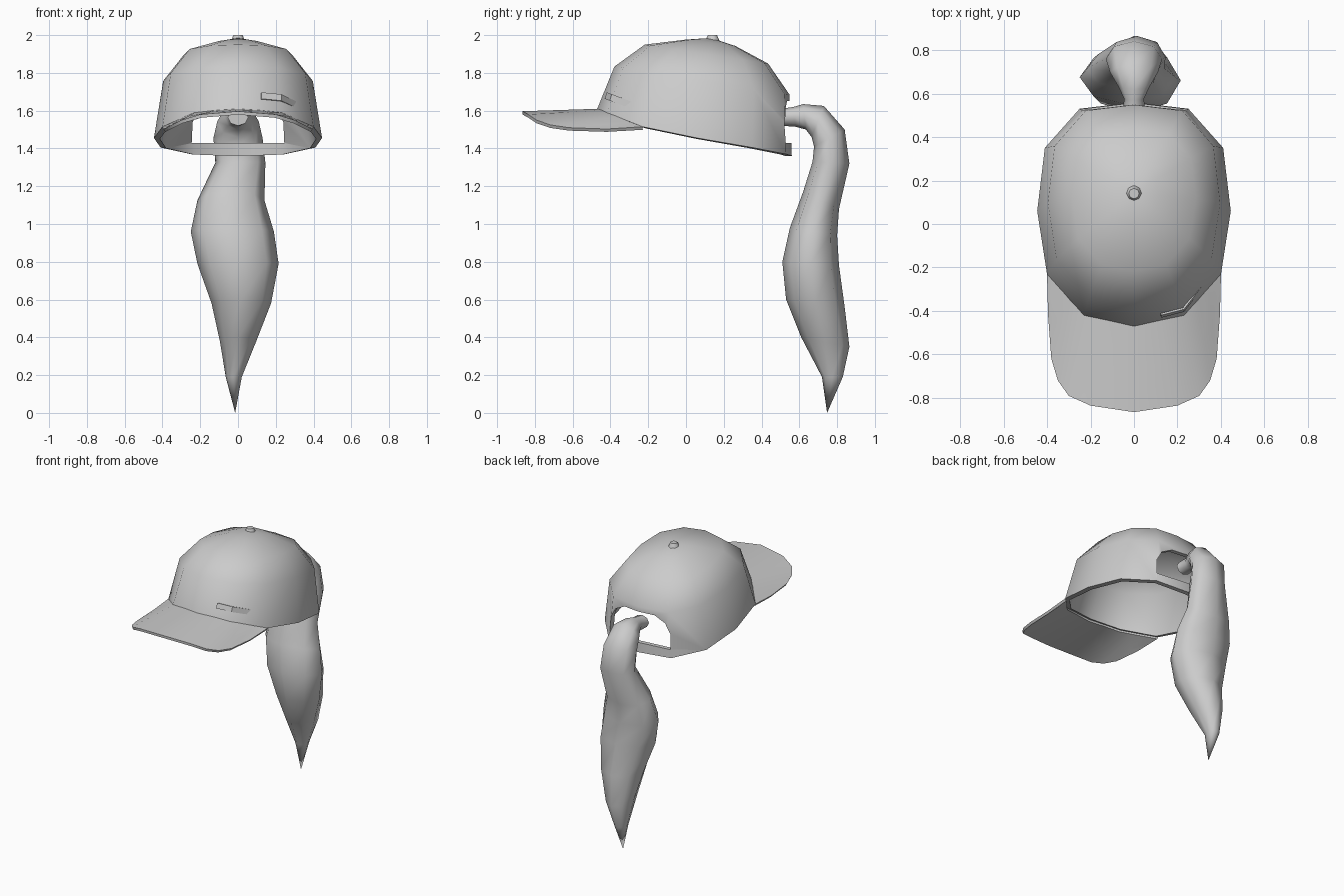
import bpy, bmesh, math
from mathutils import Vector

if "Cube" in bpy.data.objects:
    bpy.data.objects.remove(bpy.data.objects["Cube"], do_unlink=True)

grey = bpy.data.materials.new("plain_grey")
grey.diffuse_color = (0.6, 0.6, 0.6, 1)
grey.use_nodes = True
grey.node_tree.nodes["Principled BSDF"].inputs["Base Color"].default_value = (0.6, 0.6, 0.6, 1)


def make(name, verts, faces, weld=False):
    mesh = bpy.data.meshes.new(name)
    mesh.from_pydata([tuple(v) for v in verts], [], faces)
    if weld:
        bm = bmesh.new()
        bm.from_mesh(mesh)
        bmesh.ops.remove_doubles(bm, verts=bm.verts, dist=1e-4)
        bm.to_mesh(mesh)
        bm.free()
    mesh.materials.append(grey)
    obj = bpy.data.objects.new(name, mesh)
    bpy.context.collection.objects.link(obj)
    return obj


def activate(obj):
    bpy.ops.object.select_all(action="DESELECT")
    obj.select_set(True)
    bpy.context.view_layer.objects.active = obj


def solidify(obj, thickness):
    mod = obj.modifiers.new("thickness", "SOLIDIFY")
    mod.thickness, mod.offset = thickness, -1
    activate(obj)
    bpy.ops.object.modifier_apply(modifier=mod.name)


def smooth(obj, angle):
    activate(obj)
    bpy.ops.object.shade_smooth_by_angle(angle=math.radians(angle))


def strips(rows, n, closed):
    """Quads between consecutive rows of n points."""
    return [(i * n + j, i * n + (j + 1) % n, (i + 1) * n + (j + 1) % n, (i + 1) * n + j)
            for i in range(rows - 1) for j in range(n if closed else n - 1)]


# Crown: twelve-sided rim, sloping down to the back, lofted up to the apex
half = [(0, -.47, 1.61), (.23, -.42, 1.59), (.40, -.23, 1.515), (.445, .06, 1.455),
        (.41, .35, 1.405), (.25, .53, 1.37), (0, .56, 1.36)]
rim = half + [(-x, y, z) for x, y, z in half[-2:0:-1]]
verts = list(rim)
for sx, sy, cy, cz, slope in [(.89, .90, .08, 1.76, .16), (.64, .634, .105, 1.90, .154),
                              (.25, .25, .13, 1.96, .13)]:
    for x, y, z in rim:
        dy = (y - .04) * sy
        verts.append((x * sx, cy + dy, cz - slope * dy))
faces = strips(4, 12, True)
verts.append((0, .13, 1.985))
faces += [(36 + j, 36 + (j + 1) % 12, 48) for j in range(12)]
crown = make("crown", verts, faces)
solidify(crown, .032)

# Arched back opening above the strap
arch = [(.245, 1.43), (.24, 1.54), (.20, 1.61), (.12, 1.65)]
arch = arch + [(-x, z) for x, z in reversed(arch)]
n = len(arch)
cutter = make("opening_cutter", [(x, y, z) for y in (.3, .8) for x, z in arch],
              strips(2, n, True) + [tuple(range(n))[::-1], tuple(range(n, 2 * n))])
bm = bmesh.new()
bm.from_mesh(cutter.data)
bmesh.ops.recalc_face_normals(bm, faces=bm.faces)
bm.to_mesh(cutter.data)
bm.free()
cutter.hide_render = True
cut = crown.modifiers.new("opening", "BOOLEAN")
cut.operation, cut.object, cut.solver = "DIFFERENCE", cutter, "EXACT"
activate(crown)
bpy.ops.object.modifier_apply(modifier=cut.name)
bpy.data.objects.remove(cutter, do_unlink=True)
smooth(crown, 50)

# Brim: arched sheet between the crown's front rim and the outer edge
outer = [(0, -.865, 1.597), (.20, -.835, 1.58), (.30, -.79, 1.55), (.35, -.72, 1.525),
         (.38, -.62, 1.51), (.395, -.42, 1.503), (.40, -.23, 1.515)]
inner = [(0, -.465, 1.61), (.12, -.44, 1.602), (.23, -.415, 1.59), (.29, -.355, 1.565),
         (.34, -.295, 1.54), (.38, -.25, 1.523), (.40, -.23, 1.515)]


def mirrored(pts):
    return [(-x, y, z) for x, y, z in pts[:0:-1]] + pts


out_row, in_row = mirrored(outer), mirrored(inner)
rows = [[Vector(a).lerp(Vector(b), t) for a, b in zip(out_row, in_row)] for t in (0, .5, 1)]
brim = make("brim", sum(rows, []), strips(3, 13, False), weld=True)
solidify(brim, .018)
smooth(brim, 40)

# Top button
bpy.ops.mesh.primitive_cone_add(vertices=8, radius1=.04, radius2=.024, depth=.036,
                                location=(0, .14, 1.982))
button = bpy.context.object
button.name = "top_button"
button.data.materials.append(grey)
smooth(button, 60)

# Small bent plate on the front left of the crown
path = [(.125, -.425, 1.68), (.23, -.398, 1.67), (.308, -.298, 1.632)]
plate = make("front_plate", [(x, y + dz * .35, z + dz) for dz in (-.017, .017) for x, y, z in path],
             strips(2, 3, False))
solidify(plate, .009)

# Ponytail: loft of eight-sided sections (front y, z, back y, z, left and right x)
sections = [
    (.505, 1.52, .505, 1.61, -.055, .055), (.58, 1.515, .57, 1.62, -.045, .045),
    (.635, 1.50, .62, 1.635, -.07, .07), (.665, 1.46, .73, 1.625, -.11, .11),
    (.678, 1.41, .84, 1.50, -.13, .13), (.67, 1.33, .865, 1.32, -.12, .145),
    (.62, 1.17, .81, 1.08, -.215, .14), (.55, .98, .80, .94, -.25, .19),
    (.51, .80, .81, .78, -.215, .215), (.53, .60, .84, .56, -.14, .175),
    (.61, .40, .865, .35, -.095, .095), (.72, .19, .83, .19, -.065, .02)]
verts = []
for fy, fz, by, bz, xl, xr in sections:
    for k in range(8):
        a = k * math.tau / 8
        c, s = math.cos(a), math.sin(a)
        verts.append(((xl + xr) / 2 + s * (xr - xl) / 2,
                      (fy + by) / 2 - c * (by - fy) / 2, (fz + bz) / 2 - c * (bz - fz) / 2))
m = len(sections)
faces = [f[::-1] for f in strips(m, 8, True)]
tip = len(verts)
verts.append((-.015, .747, 0))
faces += [((m - 1) * 8 + (j + 1) % 8, (m - 1) * 8 + j, tip) for j in range(8)]
faces.append(tuple(range(8)))
ponytail = make("ponytail", verts, faces)
smooth(ponytail, 75)
